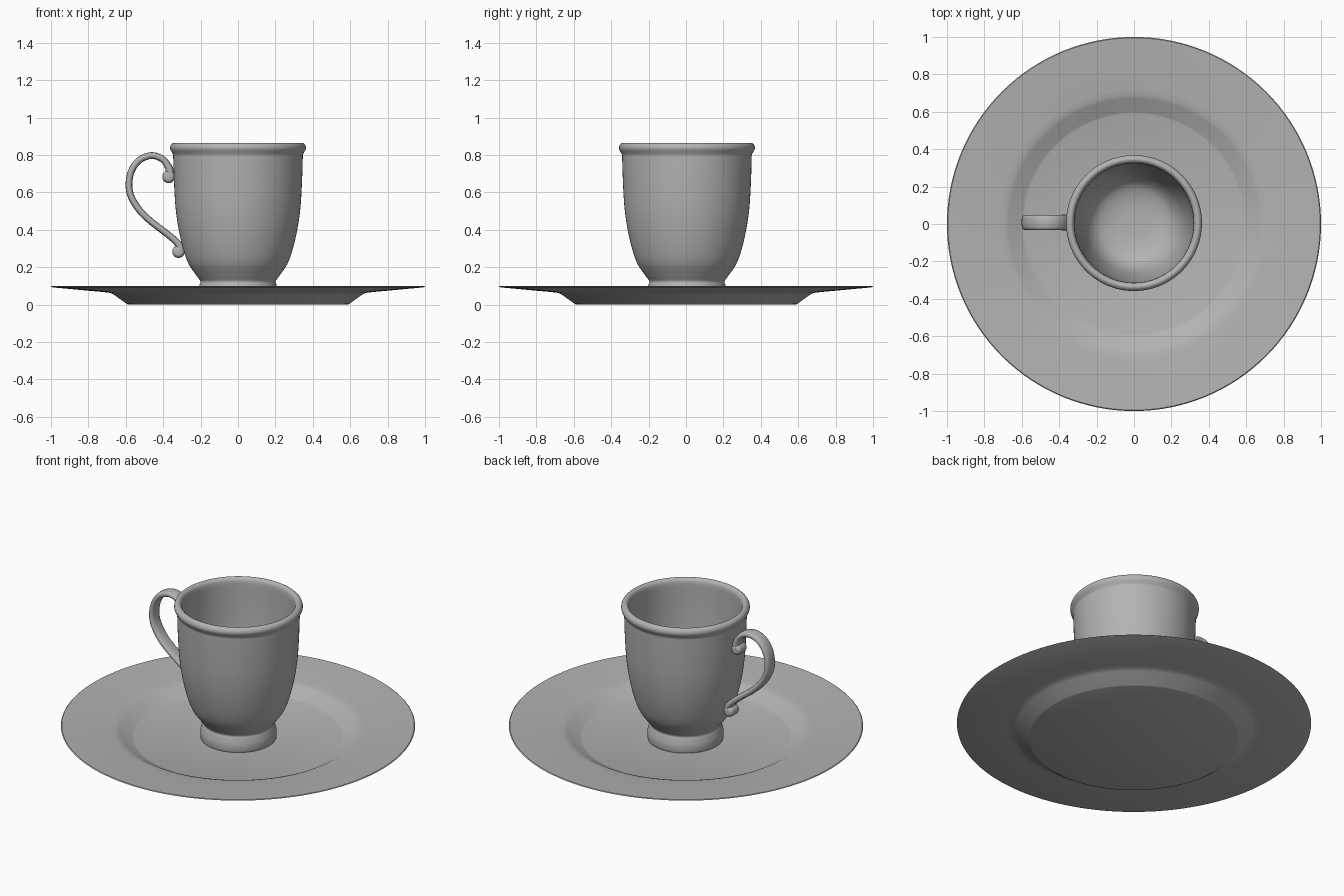
import bpy, bmesh, math
from mathutils import Vector

if "Cube" in bpy.data.objects:
    bpy.data.objects.remove(bpy.data.objects["Cube"])

# Mid-grey glaze shared by all parts
glaze = bpy.data.materials.new("grey_glaze")
glaze.diffuse_color = (0.45, 0.45, 0.45, 1)
glaze.use_nodes = True
glaze.node_tree.nodes["Principled BSDF"].inputs["Base Color"].default_value = glaze.diffuse_color


def smooth_path(pts, steps):
    """Catmull-Rom curve through 2D points."""
    p = [Vector(q) for q in pts]
    p = [2 * p[0] - p[1]] + p + [2 * p[-1] - p[-2]]
    out = []
    for i in range(1, len(p) - 2):
        a, b, c, d = p[i - 1:i + 3]
        for s in range(steps):
            t = s / steps
            out.append(0.5 * (2 * b + (c - a) * t + (2 * a - 5 * b + 4 * c - d) * t * t
                              + (3 * b - a - 3 * c + d) * t ** 3))
    return out + [p[-2]]


def build(name, rings, location=(0, 0, 0), angle=35):
    """Skin a list of closed rings and cap both ends."""
    bm = bmesh.new()
    loops = [[bm.verts.new(v) for v in ring] for ring in rings]
    n = len(loops[0])
    for a, b in zip(loops, loops[1:]):
        for i in range(n):
            j = (i + 1) % n
            bm.faces.new((a[i], a[j], b[j], b[i]))
    bm.faces.new(loops[0])
    bm.faces.new(loops[-1])
    bmesh.ops.recalc_face_normals(bm, faces=bm.faces)
    mesh = bpy.data.meshes.new(name)
    bm.to_mesh(mesh)
    bm.free()
    mesh.materials.append(glaze)
    ob = bpy.data.objects.new(name, mesh)
    bpy.context.collection.objects.link(ob)
    ob.location = location
    bpy.ops.object.select_all(action='DESELECT')
    ob.select_set(True)
    bpy.context.view_layer.objects.active = ob
    bpy.ops.object.shade_smooth_by_angle(angle=math.radians(angle))
    return ob


def lathe(name, profile, segments=96, **kw):
    """Revolve (radius, z) points around z."""
    ang = [2 * math.pi * i / segments for i in range(segments)]
    return build(name, [[(r * math.cos(a), r * math.sin(a), z) for a in ang]
                        for r, z in profile], **kw)


# Saucer: flat well, sloped step, wide shallow rim
lathe("saucer", [
    (0.01, 0), (0.585, 0), (0.595, 0.004), (0.665, 0.054), (0.685, 0.063), (0.72, 0.067),
    (0.99, 0.092), (1.0, 0.096), (0.995, 0.1),
    (0.72, 0.081), (0.69, 0.077), (0.67, 0.07), (0.6, 0.03), (0.588, 0.026), (0.01, 0.026)],
    segments=128)

# Cup: foot, flared body, rolled rim and hollow inside
outer = [(0.209, 0.018), (0.215, 0.035), (0.215, 0.07), (0.206, 0.105), (0.201, 0.125),
         (0.222, 0.155), (0.263, 0.215), (0.291, 0.29), (0.317, 0.4), (0.334, 0.52),
         (0.342, 0.65), (0.346, 0.77), (0.347, 0.8)]
rim = [(0.353, 0.813), (0.363, 0.834), (0.359, 0.854), (0.344, 0.865), (0.329, 0.86),
       (0.32, 0.84)]
inner = [(0.318, 0.78), (0.315, 0.65), (0.307, 0.52), (0.29, 0.4), (0.264, 0.29),
         (0.235, 0.225), (0.19, 0.18), (0.11, 0.155), (0.01, 0.15)]
lathe("cup", [(0.01, 0.018)] + smooth_path(outer + rim + inner, 4),
      location=(0, 0.005, 0), angle=60)

# Handle: flat rounded band swept along an S-shaped path, thicker at both ends
path = smooth_path([(-0.363, 0.682), (-0.369, 0.73), (-0.404, 0.778), (-0.463, 0.797),
                    (-0.527, 0.773), (-0.57, 0.714), (-0.583, 0.639), (-0.57, 0.575),
                    (-0.527, 0.505), (-0.468, 0.447), (-0.398, 0.393), (-0.345, 0.35),
                    (-0.313, 0.315), (-0.309, 0.285)], 5)
rings = []
for i, p in enumerate(path):
    t = (path[min(i + 1, len(path) - 1)] - path[max(i - 1, 0)]).normalized()
    end = min(i, len(path) - 1 - i)
    half = 0.018 + 0.007 * max(0, 1 - end / 8)
    ring = []
    for k in range(20):
        a = 2 * math.pi * k / 20
        c, s = math.cos(a), math.sin(a)
        u = half * math.copysign(abs(c) ** 0.8, c)
        v = 0.04 * math.copysign(abs(s) ** 0.7, s)
        ring.append((p.x - t.y * u, v, p.y + t.x * u))
    rings.append(ring)
build("handle", rings, location=(0, 0.008, 0), angle=60)

# Scroll ends of the handle: rounded rolls lying along y
roll = [(0.002, -0.042), (0.018, -0.041), (0.028, -0.034), (0.033, -0.02)]
roll = smooth_path(roll + [(r, -z) for r, z in reversed(roll)], 3)
for name, x, z in (("upper_scroll", -0.371, 0.683), ("lower_scroll", -0.318, 0.283)):
    ob = lathe(name, roll, segments=32, location=(x, 0.008, z), angle=60)
    ob.rotation_euler.x = math.pi / 2
